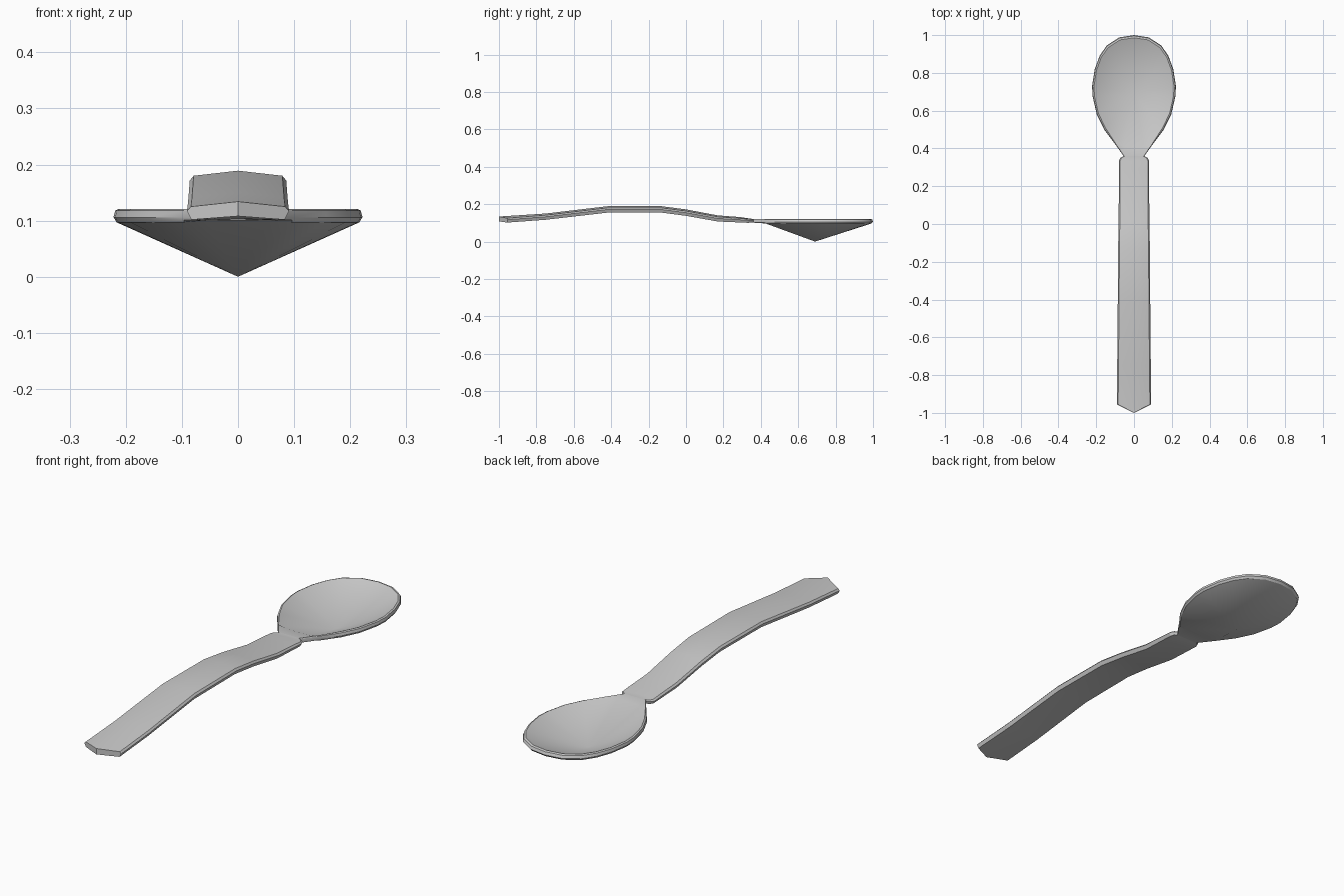
import bpy, bmesh, math

if "Cube" in bpy.data.objects:
    bpy.data.objects.remove(bpy.data.objects["Cube"])


def finish(bm, name):
    bmesh.ops.recalc_face_normals(bm, faces=bm.faces)
    mesh = bpy.data.meshes.new(name)
    bm.to_mesh(mesh)
    bm.free()
    ob = bpy.data.objects.new(name, mesh)
    bpy.context.collection.objects.link(ob)
    bpy.ops.object.select_all(action='DESELECT')
    ob.select_set(True)
    bpy.context.view_layer.objects.active = ob
    bpy.ops.object.shade_smooth_by_angle(angle=math.radians(25))
    return ob


def bridge(bm, a, b):
    n = len(a)
    for i in range(n):
        j = (i + 1) % n
        bm.faces.new((a[i], a[j], b[j], b[i]))


# Handle: crowned strip with bevelled edges, swept along a gentle arch
# station = y, half width, top centre z, crown height, thickness
stations = [(-0.955, 0.091, 0.134, 0.009, 0.026), (-0.75, 0.089, 0.150, 0.009, 0.027),
            (-0.42, 0.086, 0.189, 0.009, 0.028), (-0.13, 0.084, 0.189, 0.009, 0.028),
            (0.0, 0.082, 0.172, 0.009, 0.028), (0.17, 0.080, 0.140, 0.008, 0.027),
            (0.29, 0.080, 0.131, 0.007, 0.024), (0.335, 0.080, 0.124, 0.004, 0.021),
            (0.35, 0.073, 0.122, 0.002, 0.018), (0.36, 0.055, 0.121, 0.0, 0.018)]
bm = bmesh.new()
rings = []
for k, (y, w, t, crown, th) in enumerate(stations):
    half = [(w - 0.007, t - crown), (w, t - crown - 0.3 * th),
            (w - 0.008, t - th - crown * 0.7)]
    pts = [(0, t)] + half + [(0, t - th)] + [(-x, z) for x, z in reversed(half)]
    # the free end is pointed in plan
    rings.append([bm.verts.new((x, -1.0 if k == 0 and x == 0 else y, z)) for x, z in pts])
for a, b in zip(rings, rings[1:]):
    bridge(bm, a, b)
r = rings[0]
bm.faces.new((r[0], r[1], r[2], r[3], r[4]))
bm.faces.new((r[4], r[5], r[6], r[7], r[0]))
finish(bm, "handle")

# Bowl: egg-shaped rim with bevelled lip, tapering to a low point
right = [(0.055, 0.36), (0.098, 0.42), (0.158, 0.50), (0.197, 0.58), (0.219, 0.675),
         (0.222, 0.73), (0.208, 0.82), (0.182, 0.89), (0.145, 0.945), (0.078, 0.988)]
outline = right + [(0, 1.0)] + [(-x, y) for x, y in reversed(right)]
cy = 0.69
bm = bmesh.new()


def ring(scale, z, y_min=0.0):
    return [bm.verts.new((x * scale, max(cy + (y - cy) * s, y_min), z))
            for x, y in outline for s in [scale if y > 0.42 else 1.0]]


base = ring(0.975, 0.097, 0.425)
under = ring(0.985, 0.101)
side = ring(1.0, 0.106)
upper = ring(0.985, 0.118)
lip = ring(0.955, 0.121)
inner = ring(0.925, 0.118, 0.41)
loops = [base, under, side, upper, lip, inner]
for a, b in zip(loops, loops[1:]):
    bridge(bm, a, b)
# outer and inner cones
for loop, z in ((base, 0.0), (inner, 0.022)):
    tip = bm.verts.new((0, cy, z))
    for i in range(len(loop)):
        bm.faces.new((loop[i], loop[(i + 1) % len(loop)], tip))
finish(bm, "bowl")
